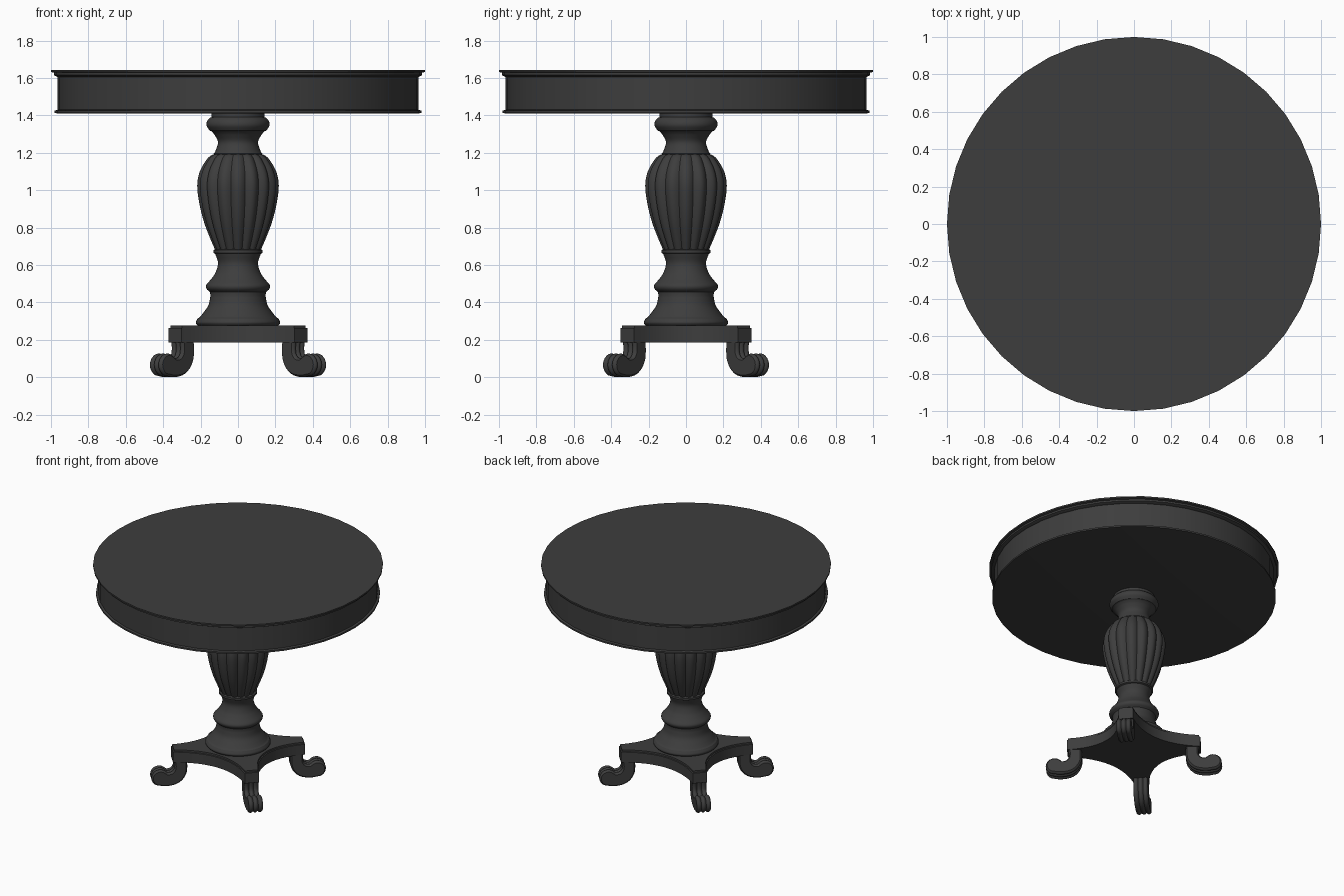
import bpy, bmesh, math
from mathutils import Vector

if "Cube" in bpy.data.objects:
    bpy.data.objects.remove(bpy.data.objects["Cube"], do_unlink=True)

wood = bpy.data.materials.new("charcoal_wood")
wood.use_nodes = True
colour = (0.047, 0.047, 0.047, 1)
wood.diffuse_color = colour
bsdf = next(n for n in wood.node_tree.nodes if n.type == 'BSDF_PRINCIPLED')
bsdf.inputs["Base Color"].default_value = colour
bsdf.inputs["Roughness"].default_value = 0.6


def smooth_path(points, steps=5):
    """Catmull-Rom curve through the points."""
    pts = [Vector(p) for p in points]
    pts = [2 * pts[0] - pts[1]] + pts + [2 * pts[-1] - pts[-2]]
    out = []
    for a, b, c, d in zip(pts, pts[1:], pts[2:], pts[3:]):
        for i in range(steps):
            t = i / steps
            out.append(0.5 * (2 * b + (c - a) * t + (2 * a - 5 * b + 4 * c - d) * t ** 2
                              + (3 * b - a - 3 * c + d) * t ** 3))
    return out + [pts[-2]]


def loft(name, rings, angle=30):
    """Skin a list of closed rings and cap both ends."""
    bm = bmesh.new()
    loops = [[bm.verts.new(p) for p in ring] for ring in rings]
    n = len(loops[0])
    for low, high in zip(loops, loops[1:]):
        for i in range(n):
            j = (i + 1) % n
            bm.faces.new((low[i], low[j], high[j], high[i]))
    bm.faces.new(loops[0][::-1])
    bm.faces.new(loops[-1])
    bmesh.ops.recalc_face_normals(bm, faces=bm.faces)
    mesh = bpy.data.meshes.new(name)
    bm.to_mesh(mesh)
    bm.free()
    mesh.materials.append(wood)
    obj = bpy.data.objects.new(name, mesh)
    bpy.context.collection.objects.link(obj)
    bpy.ops.object.select_all(action='DESELECT')
    obj.select_set(True)
    bpy.context.view_layer.objects.active = obj
    bpy.ops.object.shade_smooth_by_angle(angle=math.radians(angle))
    return obj


def lathe(name, profile, sides, reeds=0, depth=0.0):
    """Turn a (radius, height) profile, optionally cut into rounded reeds."""
    rings = []
    for r, z in profile:
        ring = []
        for i in range(sides):
            a = math.tau * i / sides
            k = r * (1 - depth * (1 - abs(math.cos(a * reeds / 2))))
            ring.append((k * math.cos(a), k * math.sin(a), z))
        rings.append(ring)
    return loft(name, rings)


# Round top with moulded edge, apron and lower rim
lathe("table_top", [(0.965, 1.605), (0.985, 1.615), (0.985, 1.628), (1, 1.632), (1, 1.643)], 40)
lathe("apron", [(0.965, 1.42), (0.965, 1.61)], 40)
lathe("apron_rim", [(0.965, 1.41), (0.98, 1.413), (0.98, 1.425), (0.965, 1.43)], 40)

# Turned column: foot moulding, reeded vase, neck and collar
lower = smooth_path([(0.215, 0.275), (0.226, 0.292), (0.215, 0.315)], 4)
lower += smooth_path([(0.205, 0.32), (0.185, 0.345), (0.158, 0.385), (0.147, 0.435)])
lower += smooth_path([(0.15, 0.455), (0.168, 0.472), (0.17, 0.492), (0.15, 0.517)])
lower += smooth_path([(0.143, 0.525), (0.12, 0.56), (0.107, 0.61), (0.122, 0.66)])
lower += [(0.132, 0.665), (0.132, 0.68), (0.115, 0.685)]
lathe("column_base", lower, 48)

vase = smooth_path([(0.122, 0.68), (0.152, 0.75), (0.182, 0.83), (0.206, 0.925), (0.218, 1.025),
                    (0.204, 1.1), (0.17, 1.16), (0.145, 1.185), (0.12, 1.195)])
lathe("reeded_vase", vase, 128, reeds=16, depth=0.09)

upper = [(0.12, 1.18), (0.13, 1.195)]
upper += smooth_path([(0.122, 1.205), (0.107, 1.255), (0.125, 1.295), (0.143, 1.315)])
upper += smooth_path([(0.152, 1.318), (0.168, 1.345), (0.165, 1.37), (0.148, 1.388)])
upper += [(0.142, 1.39), (0.142, 1.415)]
lathe("column_collar", upper, 48)

# Four-cornered plinth with concave sides
LEG_ANGLES = [math.radians(a) for a in (43, 137, 223, 317)]
CORNER, HALF_WIDTH = 0.46, 0.05


def plinth_outline(inset):
    ends = []
    for a in LEG_ANGLES:
        along = Vector((math.cos(a), math.sin(a)))
        across = Vector((-along.y, along.x))
        for side in (-1, 1):
            ends.append(along * (CORNER - inset) + across * side * (HALF_WIDTH - inset * 0.5))
    outline = []
    for k in range(4):
        p, q = ends[2 * k + 1], ends[(2 * k + 2) % 8]
        axis = Vector((math.cos((k + 1) * math.pi / 2), math.sin((k + 1) * math.pi / 2)))
        control = 2 * axis * (0.245 - inset) - (p + q) / 2
        for i in range(13):
            t = i / 12
            outline.append(p * (1 - t) ** 2 + control * 2 * t * (1 - t) + q * t * t)
    return outline


loft("plinth", [[(p.x, p.y, z) for p in plinth_outline(inset)]
                for inset, z in ((0, 0.185), (0, 0.262), (0.008, 0.264), (0.008, 0.277))])


# Scroll feet: a curled strip with three ridges along its length
def foot_outline(inset):
    """Side profile from a spine of (radius, height, half thickness)."""
    spine = smooth_path([(0.408, 0.21, 0.046), (0.403, 0.15, 0.045), (0.411, 0.1, 0.048),
                         (0.445, 0.062, 0.05), (0.5, 0.051, 0.051), (0.547, 0.066, 0.061)], 4)
    inner, outer = [], []
    for i, p in enumerate(spine):
        d = spine[min(i + 1, len(spine) - 1)] - spine[max(i - 1, 0)]
        n = Vector((-d.y, d.x)).normalized()
        centre = Vector((p.x, p.y))
        inner.append(centre - n * (p.z - inset))
        outer.append(centre + n * (p.z - inset))
    tangent = Vector((n.y, -n.x))
    curl = [centre + (tangent * math.sin(a) - n * math.cos(a)) * (p.z - inset)
            for a in (math.pi * i / 10 for i in range(1, 10))]
    return inner + curl + outer[::-1]


for name, a in zip(("back_left", "back_right", "front_right", "front_left"), LEG_ANGLES):
    rings = []
    for i in range(19):
        t = i / 18
        v = (2 * t - 1) * HALF_WIDTH
        ridge = 0.011 * (1 - abs(math.sin(3 * math.pi * t)))
        rings.append([(p.x * math.cos(a) - v * math.sin(a),
                       p.x * math.sin(a) + v * math.cos(a), p.y) for p in foot_outline(ridge)])
    loft(name + "_foot", rings, 40)
